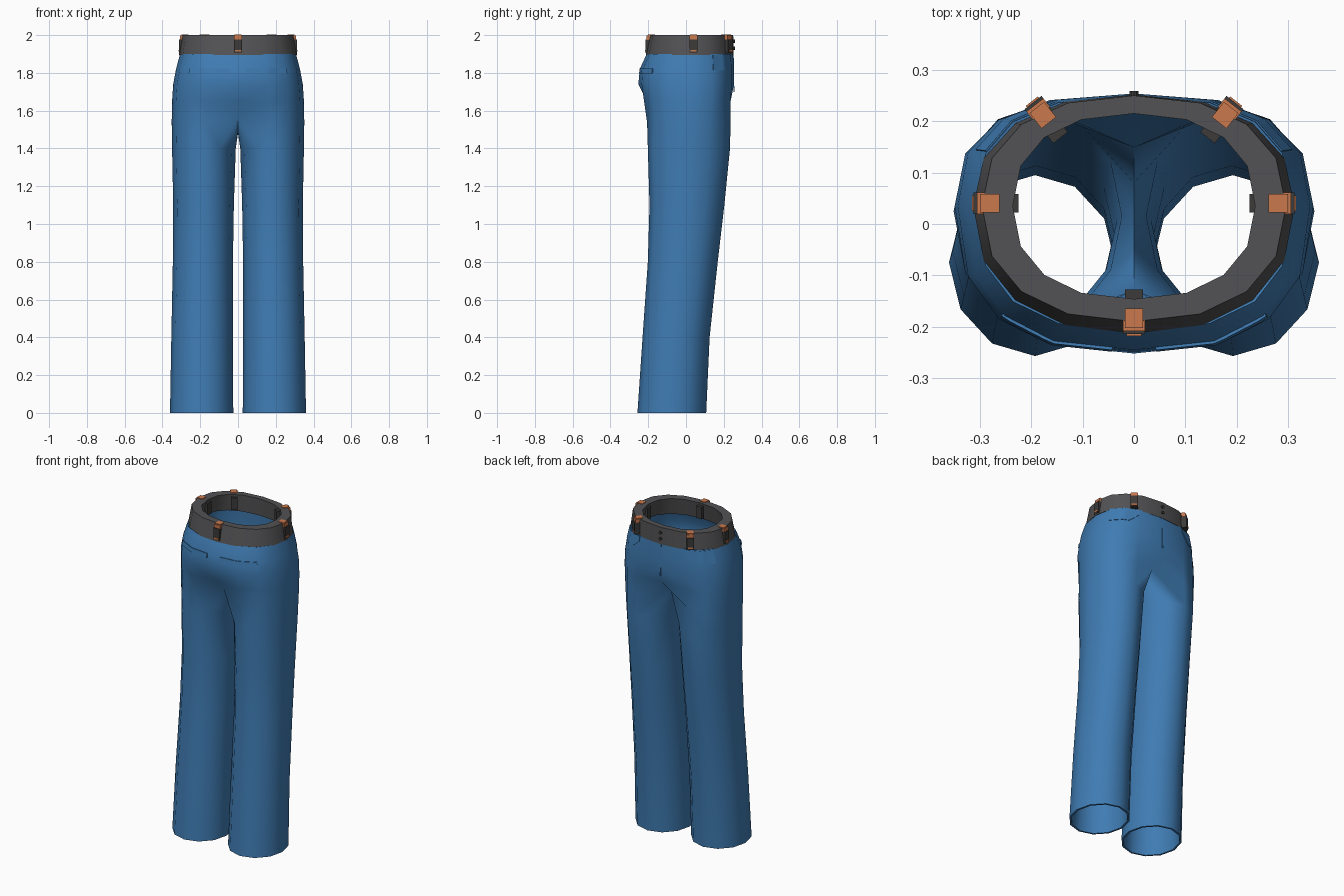
import bpy, math
from mathutils import Vector, Matrix

if "Cube" in bpy.data.objects:
    bpy.data.objects.remove(bpy.data.objects["Cube"])


def mat(name, col):
    m = bpy.data.materials.new(name)
    m.diffuse_color = (*col, 1)
    m.use_nodes = True
    m.node_tree.nodes["Principled BSDF"].inputs["Base Color"].default_value = m.diffuse_color
    return m


BLUE = mat("denim blue", (0.05, 0.20, 0.45))
GREY = mat("dark grey", (0.085, 0.085, 0.09))
ORANGE = mat("copper orange", (0.60, 0.19, 0.075))
DARK = mat("loop charcoal", (0.045, 0.043, 0.042))


def make(name, verts, faces, m, mirror=False, thick=0, angle=45):
    me = bpy.data.meshes.new(name)
    me.from_pydata(verts, [], faces)
    me.materials.append(m)
    ob = bpy.data.objects.new(name, me)
    bpy.context.collection.objects.link(ob)
    if mirror:
        mod = ob.modifiers.new("mirror", 'MIRROR')
        mod.merge_threshold = 0.0005
    if thick:
        mod = ob.modifiers.new("thickness", 'SOLIDIFY')
        mod.thickness = thick
        mod.offset = -1
    bpy.ops.object.select_all(action='DESELECT')
    ob.select_set(True)
    bpy.context.view_layer.objects.active = ob
    if mirror or thick:
        bpy.ops.object.convert(target='MESH')
    bpy.ops.object.shade_smooth_by_angle(angle=math.radians(angle))
    return ob


def spow(v, p):
    return math.copysign(abs(v) ** p, v)


CY = 0.035


def oval(a, rx, y0, y1, n=2.6):
    """Rounded-square outline around the hips, different depth front and back."""
    c, s = spow(math.cos(a), 2 / n), spow(math.sin(a), 2 / n)
    return rx * c, CY + s * ((y1 - CY) if s > 0 else (CY - y0))


# hip outline by height: z, half width, rear y, front y
HIPS = [(1.65, .349, -.238, .249), (1.74, .343, -.252, .254),
        (1.82, .328, -.245, .254), (1.90, .307, -.208, .249)]


def hip(z, a):
    for p, q in zip(HIPS, HIPS[1:]):
        if z <= q[0]:
            break
    t = (z - p[0]) / (q[0] - p[0])
    x, y = oval(a, *[p[i] + t * (q[i] - p[i]) for i in (1, 2, 3)])
    return Vector((x, y, z))


# ---- trousers: one leg and half the seat, mirrored
LEGS = [(0, .025, .36, -.257, .107), (.4, .027, .353, -.23, .125),
        (.8, .027, .345, -.202, .168), (1.1, .022, .343, -.193, .203),
        (1.4, .012, .349, -.202, .233)]


def leg(k, x0, x1, y0, y1):
    a = math.radians(30 * k)
    return ((x0 + x1) / 2 + (x1 - x0) / 2 * math.cos(a),
            (y0 + y1) / 2 + (y1 - y0) / 2 * math.sin(a))


verts, faces = [], []
for z, *r in LEGS:
    verts += [(*leg(k, *r), z) for k in range(12)]

# crotch ring: inner points lie on the centre line as a saddle
SADDLE = [(.16, 1.60), (.09, 1.52), (.02, 1.48), (-.06, 1.495), (-.14, 1.57)]


def hip_angle(k):
    return math.radians(22.5 * (k if k <= 4 else k - 12))


for k in range(12):
    if 4 <= k <= 8:
        verts.append((0, *SADDLE[k - 4]))
    else:
        lx, ly = leg(k, 0, .351, -.212, .241)
        tx, ty = oval(hip_angle(k), .351, -.215, .243)
        verts.append(((lx + tx) / 2, (ly + ty) / 2, 1.54))
for i in range(5):
    for k in range(12):
        n = (k + 1) % 12
        faces.append((i * 12 + k, i * 12 + n, i * 12 + 12 + n, i * 12 + 12 + k))

# seat rings run from rear centre to front centre
cols = [8, 9, 10, 11, 0, 1, 2, 3, 4]
below = [60 + k for k in cols]
for ring, h in enumerate(HIPS):
    here = []
    for j, k in enumerate(cols):
        x, y = oval(hip_angle(k), *h[1:])
        if j in (0, 8):
            x = 0
            if ring == 0:
                y += .03 if j == 0 else -.015
        here.append(len(verts))
        verts.append((x, y, h[0]))
    for j in range(8):
        faces.append((below[j], below[j + 1], here[j + 1], here[j]))
    below = here
make("trousers", verts, faces, BLUE, mirror=True, thick=.012)

# ---- waistband: four-cornered section swept around the waist
BAND = [(1.895, .313, -.213, .252), (2.0, .296, -.19, .25),
        (2.0, .236, -.146, .215), (1.895, .26, -.165, .218)]
verts = [(*oval(math.radians(22.5 * k), *b[1:], 2.3), b[0]) for b in BAND for k in range(16)]
faces = [(i * 16 + k, i * 16 + (k + 1) % 16, (i + 1) % 4 * 16 + (k + 1) % 16, (i + 1) % 4 * 16 + k)
         for i in range(4) for k in range(16)]
make("waistband", verts, faces, GREY, angle=30)


# ---- belt loops
def box(name, frame, r0, r1, z0, z1, w, m):
    vs = [frame @ Vector((r, s * w, z)) for z in (z0, z1)
          for r, s in ((r0, -1), (r1, -1), (r1, 1), (r0, 1))]
    fs = [(3, 2, 1, 0), (4, 5, 6, 7)] + [(i, (i + 1) % 4, 4 + (i + 1) % 4, 4 + i) for i in range(4)]
    return make(name, vs, fs, m, angle=30)


LOOPS = [(0, -.192, -90), (.29, .04, 0), (-.29, .04, 180), (.183, .219, 52), (-.183, .219, 128)]
for x, y, deg in LOOPS:
    f = Matrix.Translation((x, y, 0)) @ Matrix.Rotation(math.radians(deg), 4, 'Z')
    box("loop_outside", f, -.01, .022, 1.905, 1.978, .021, DARK)
    box("loop_top", f, -.028, .010, 1.985, 2.0035, .018, ORANGE)
    box("loop_front_tab", f, -.005, .016, 1.975, 1.998, .021, ORANGE)
    box("loop_foot", f, .0, .0255, 1.912, 1.922, .015, ORANGE)
    box("loop_inside", f, -.065, -.045, 1.91, 1.985, .018, DARK)


# ---- pockets: thin strips hugging the hips
def strip(name, a0, a1, zlow, zhigh, off, steps=10):
    vs, fs = [], []
    for i in range(steps + 1):
        a = math.radians(a0 + (a1 - a0) * i / steps)
        # follow the faceted surface between the 22.5 degree columns
        c = math.floor(math.degrees(a) / 22.5 + 1e-6) * 22.5
        t = (math.degrees(a) - c) / 22.5
        for z in (zlow(i / steps), zhigh(i / steps)):
            p = hip(z, math.radians(c)).lerp(hip(z, math.radians(c + 22.5)), t)
            d = Vector((spow(math.cos(a), .8), spow(math.sin(a), .8), 0)).normalized()
            vs.append(p + d * off)
    for i in range(steps):
        fs.append((2 * i, 2 * i + 2, 2 * i + 3, 2 * i + 1))
    make(name, vs, fs, BLUE, mirror=True, thick=off + .004)


strip("rear_pocket_welt", -84, -44, lambda t: 1.797, lambda t: 1.823, .006)
strip("front_pocket_panel", 24, 66, lambda t: 1.815 + .05 * max(0, t - .7) / .3,
      lambda t: 1.895, .003)

# ---- fly seam and buttons at the front of the waist
make("fly_seam", [(-.004, .2525, 1.895), (.004, .2525, 1.895), (.004, .256, 1.70), (-.004, .256, 1.70)],
     [(0, 1, 2, 3)], BLUE, thick=.004)
for z in (1.93, 1.968):
    bpy.ops.mesh.primitive_cylinder_add(vertices=10, radius=.009, depth=.012,
                                        location=(0, .253, z), rotation=(math.pi / 2, 0, 0))
    b = bpy.context.object
    b.name = "waist_button"
    b.data.materials.append(DARK)
